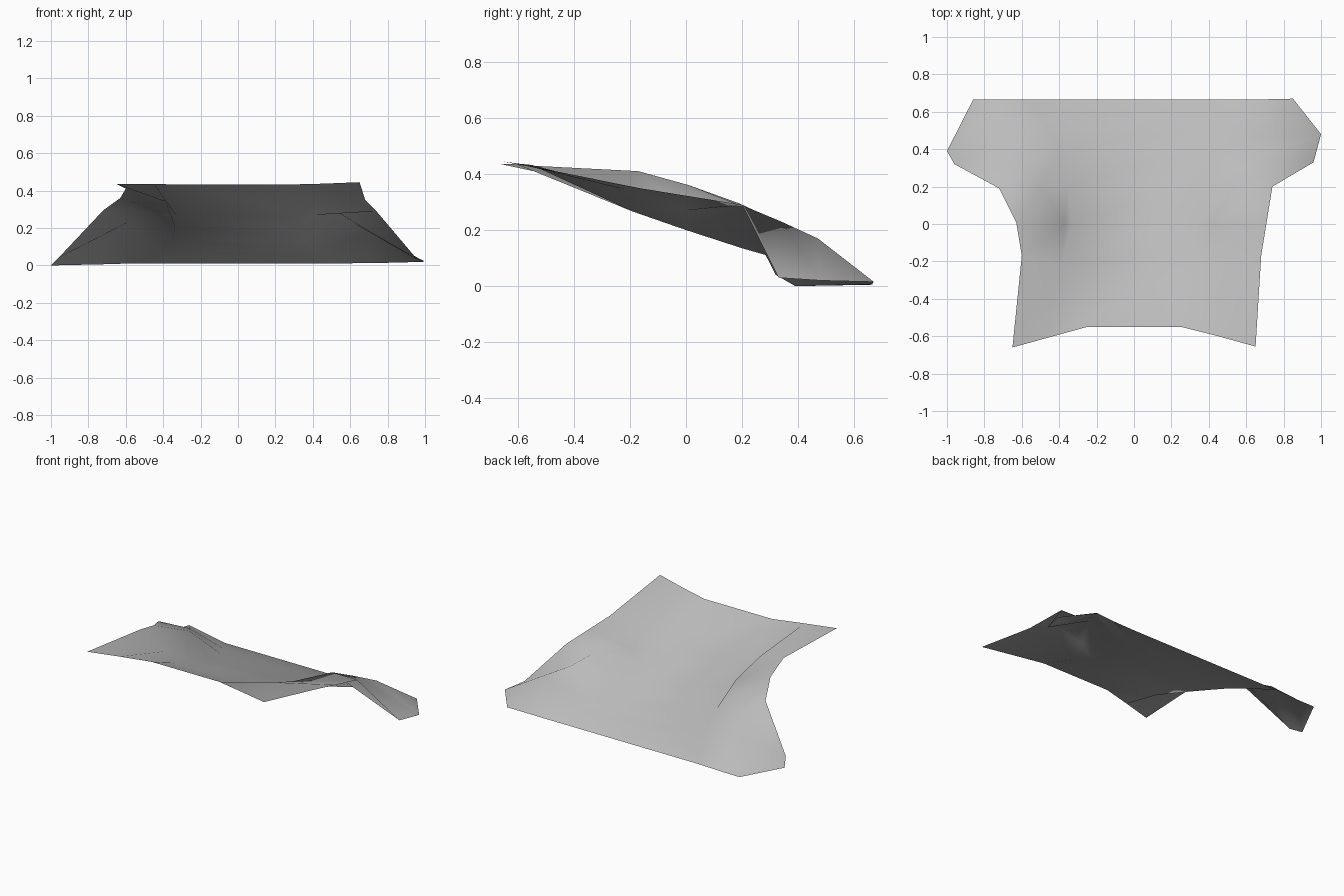
import bpy
import math

cube = bpy.data.objects.get("Cube")
if cube:
    bpy.data.objects.remove(cube, do_unlink=True)

# One plain grey for the whole sheet
grey = bpy.data.materials.new("plain_grey")
grey.use_nodes = True
colour = (0.5, 0.5, 0.5, 1)
grey.diffuse_color = colour
grey.node_tree.nodes["Principled BSDF"].inputs["Base Color"].default_value = colour

# Lengthwise fold lines, each running from the front edge to the back edge
right_hem = [(-.65, -.66, .435), (-.6, -.17, .41), (-.63, .01, .36), (-.72, .19, .295),
             (-.96, .32, .04), (-1, .39, 0), (-.86, .665, .005)]
right_ridge = [(-.45, -.605, .435), (-.385, -.22, .34), (-.37, 0, .27), (-.5, .2, .285),
               (-.59, .33, .23), (-.69, .47, .17), (-.73, .665, .006)]
left_ridge = [(.45, -.6, .437), (.42, -.2, .34), (.41, 0, .27), (.54, .22, .28),
              (.61, .34, .23), (.69, .47, .17), (.72, .667, .013)]
left_hem = [(.65, -.655, .445), (.68, -.17, .35), (.71, .015, .32), (.74, .2, .29),
            (.96, .33, .03), (1, .48, .02), (.85, .67, .015)]

# The middle panel shares one sagging slope between its two creases
crease = [(.25, -.55, .432), (.33, -.19, .266), (.335, 0, .2), (.355, .2, .135),
          (.4, .4, .078), (.47, .53, .045), (.56, .665, .011)]
left_crease = crease
right_crease = [(-x, y, z) for x, y, z in crease]


def loft(name, lines, material):
    """Join neighbouring fold lines with quads facing up."""
    count = len(lines[0])
    points = [point for line in lines for point in line]
    faces = []
    for column in range(len(lines) - 1):
        for row in range(count - 1):
            near = column * count + row
            far = near + count
            faces.append((near, far, far + 1, near + 1))
    mesh = bpy.data.meshes.new(name)
    mesh.from_pydata(points, [], faces)
    mesh.materials.append(material)
    mesh.update()
    sheet = bpy.data.objects.new(name, mesh)
    bpy.context.collection.objects.link(sheet)
    return sheet


# Draped sheet: hem, ridge and crease on each side of the middle panel
sheet = loft("draped_sheet",
             [right_hem, right_ridge, right_crease, left_crease, left_ridge, left_hem],
             grey)

bpy.ops.object.select_all(action="DESELECT")
sheet.select_set(True)
bpy.context.view_layer.objects.active = sheet
bpy.ops.object.shade_smooth_by_angle(angle=math.radians(50))
